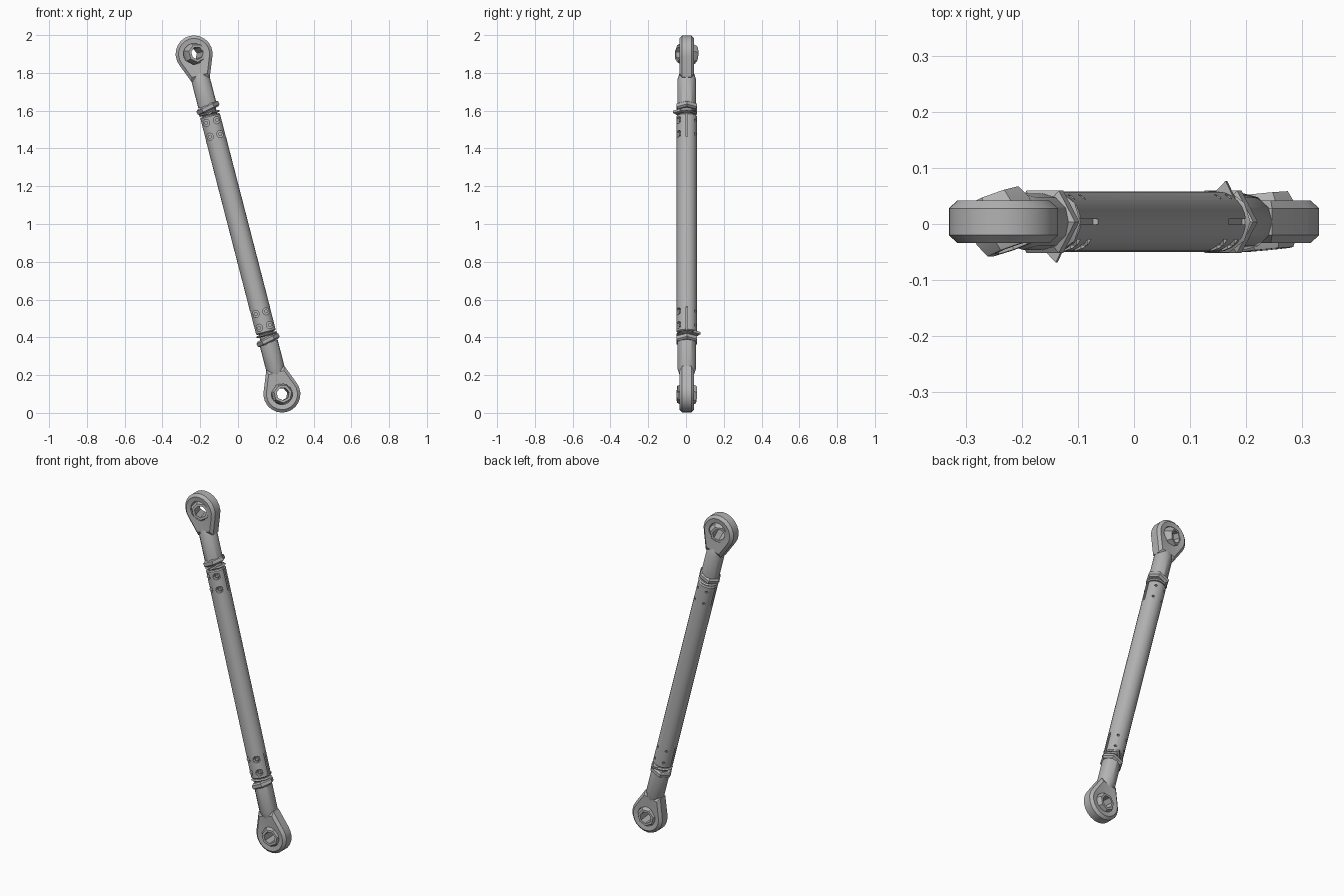
import bpy, bmesh, math
from mathutils import Matrix, Vector

if "Cube" in bpy.data.objects:
    bpy.data.objects.remove(bpy.data.objects["Cube"])

steel = bpy.data.materials.new("grey steel")
steel.use_nodes = True
GREY = (0.45, 0.45, 0.45, 1)
steel.diffuse_color = GREY
steel.node_tree.nodes["Principled BSDF"].inputs["Base Color"].default_value = GREY

HALF = 0.93                     # rod centre to eye centre
LEAN = math.atan2(0.2325, 0.9)
PLACE = Matrix.Translation((0, 0.004, 1)) @ Matrix.Rotation(-LEAN, 4, "Y")


def finish(name, bm, angle=30):
    """Turn a bmesh into a shaded object on the leaning rod axis."""
    bmesh.ops.recalc_face_normals(bm, faces=bm.faces)
    mesh = bpy.data.meshes.new(name)
    bm.to_mesh(mesh)
    bm.free()
    mesh.materials.append(steel)
    obj = bpy.data.objects.new(name, mesh)
    bpy.context.collection.objects.link(obj)
    obj.matrix_world = PLACE
    shade(obj, angle)
    return obj


def shade(obj, angle):
    bpy.ops.object.select_all(action="DESELECT")
    obj.select_set(True)
    bpy.context.view_layer.objects.active = obj
    bpy.ops.object.shade_smooth_by_angle(angle=math.radians(angle))


def loft(bm, rings, loop=False, caps=False):
    """Skin equal-length rings of points."""
    rows = [[bm.verts.new(p) for p in ring] for ring in rings]
    pairs = list(zip(rows, rows[1:])) + ([(rows[-1], rows[0])] if loop else [])
    for a, b in pairs:
        for i in range(len(a)):
            j = (i + 1) % len(a)
            bm.faces.new((a[i], a[j], b[j], b[i]))
    if caps:
        bm.faces.new(rows[0])
        bm.faces.new(rows[-1])


def circle(r, n, h, axis="Z", centre=(0, 0, 0), turn=0):
    pts = []
    for i in range(n):
        a = math.tau * i / n + turn
        c, s = r * math.cos(a), r * math.sin(a)
        pts.append(Vector(centre) + Vector((c, s, h) if axis == "Z" else (c, h, s)))
    return pts


def lathe(name, profile, n, sign, tilt=0):
    """Solid turned about the rod axis; profile holds (radius, distance from eye)."""
    bm = bmesh.new()
    loft(bm, [circle(r, n, sign * (HALF - d)) for r, d in profile], caps=True)
    return finish(name, bm)


def eye(name, sign):
    # teardrop outline: straight flanks into the neck, round outside
    outline = [(0.05, -0.14), (0, -0.14), (-0.05, -0.14)]
    for i in range(15):
        a = 1.15 + (math.tau - 2.3) * i / 14
        outline.append((-0.098 * math.sin(a), -0.098 * math.cos(a)))
    section = [(0, -0.034), (0.84, -0.038), (1, -0.024),
               (1, 0.024), (0.84, 0.038), (0, 0.034)]
    rings = []
    for scale, y in section:
        ring = []
        for x, z in outline:
            k = scale or 0.056 / math.hypot(x, z)
            ring.append((x * k, y, sign * (HALF + z * k)))
        rings.append(ring)
    bm = bmesh.new()
    loft(bm, rings, loop=True)
    return finish(name, bm)


def ball(name, sign, tilt):
    # drilled spherical bearing
    bm = bmesh.new()
    section = [(0.034, -0.05), (0.048, -0.05), (0.06, -0.025),
               (0.06, 0.025), (0.048, 0.05), (0.034, 0.05)]
    loft(bm, [circle(r, 7, y, "Y") for r, y in section], loop=True)
    bm.transform(Matrix.Translation((0, 0, sign * HALF)) @ Matrix.Rotation(tilt, 4, "Z"))
    return finish(name, bm)


def lock_tab(name, sign):
    # bent pointed tooth of the lock washer
    z = sign * (HALF - 0.325)
    bm = bmesh.new()
    tooth = [(-0.03, -0.03), (0.015, -0.073), (0.035, -0.035)]
    loft(bm, [[(x, sign * y, z + dz + x * 0.3) for x, y in tooth]
              for dz in (-0.006, 0.006)], caps=True)
    return finish(name, bm)


def nut(name, sign):
    # slightly tilted jam nut
    bm = bmesh.new()
    loft(bm, [circle(r, 6, h) for r, h in
              ((0.052, -0.017), (0.064, -0.009), (0.064, 0.009), (0.052, 0.017))], caps=True)
    bm.transform(Matrix.Translation((0, 0, sign * (HALF - 0.295)))
                 @ Matrix.Rotation(-0.2, 4, "Y"))
    return finish(name, bm)


# Tube, with clamp slots and screw pockets cut into each end
bm = bmesh.new()
END = HALF - 0.335
loft(bm, [circle(r, 24, z) for r, z in
          ((0.048, -END), (0.054, 0.006 - END), (0.054, END - 0.006), (0.048, END))], caps=True)
tube = finish("tube", bm)

cut = bmesh.new()
screws = [(sx * 0.029, sign * (HALF - d))
          for sign in (1, -1) for sx in (1, -1) for d in (0.37, 0.445)]
for x, z in screws:
    for r, n, y0, y1 in ((0.019, 10, -0.08, -0.032), (0.007, 6, 0.025, 0.08)):
        loft(cut, [circle(r, n, y, "Y", (x, 0, z)) for y in (y0, y1)], caps=True)
for sign in (1, -1):
    for side in (1, -1):
        m = (Matrix.Translation((side * 0.06, 0, sign * (HALF - 0.39)))
             @ Matrix.Diagonal((0.03, 0.01, 0.15, 1)))
        bmesh.ops.create_cube(cut, size=1, matrix=m)
cutter = finish("pocket_cutter", cut)
cutter.hide_render = True
mod = tube.modifiers.new("pockets", "BOOLEAN")
mod.operation = "DIFFERENCE"
mod.solver = "EXACT"
mod.object = cutter
bpy.context.view_layer.update()
bpy.context.view_layer.objects.active = tube
bpy.ops.object.modifier_apply(modifier=mod.name)
bpy.data.objects.remove(cutter)
shade(tube, 30)

# Clamp screws seated in the pockets
for i, (x, z) in enumerate(screws):
    bm = bmesh.new()
    loft(bm, [circle(0.011, 6, y, "Y", (x, 0, z)) for y in (-0.042, -0.028)], caps=True)
    finish(f"clamp_screw_{i + 1}", bm)

# Rod ends
for label, sign, tilt in (("upper", 1, 0.35), ("lower", -1, 0.1)):
    eye(label + "_eye", sign)
    ball(label + "_bearing", sign, tilt)
    lathe(label + "_neck", [(0.034, 0.095), (0.05, 0.14), (0.05, 0.285)], 12, sign)
    lathe(label + "_thread", [(0.04, 0.28), (0.04, 0.34)], 12, sign)
    lathe(label + "_lock_washer", [(0.05, 0.319), (0.058, 0.325), (0.05, 0.331)], 10, sign)
    nut(label + "_jam_nut", sign)
    lock_tab(label + "_lock_tab", sign)
